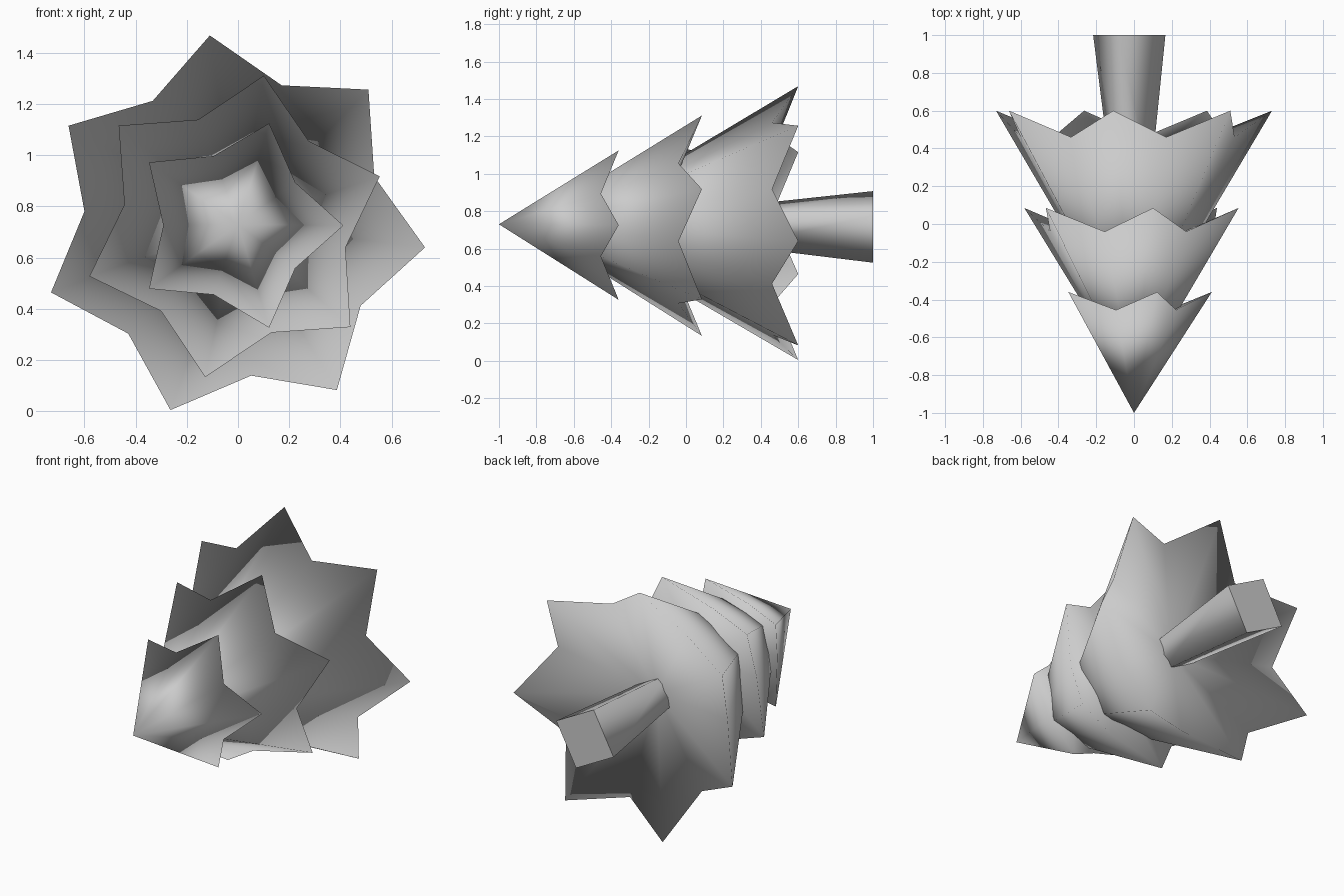
import bpy, bmesh, math
from mathutils import Vector

cube = bpy.data.objects.get("Cube")
if cube:
    bpy.data.objects.remove(cube, do_unlink=True)

grey = bpy.data.materials.new("plain_grey")
grey.use_nodes = True
colour = (0.6, 0.6, 0.6, 1)
grey.diffuse_color = colour
grey.node_tree.nodes["Principled BSDF"].inputs["Base Color"].default_value = colour


def at(radius, degrees, y):
    """Point around the slightly tilted long axis of the tree."""
    a = math.radians(degrees)
    return Vector((-0.0125 * (y + 1) + radius * math.cos(a), y,
                   0.73 - 0.007 * (y + 1) + radius * math.sin(a)))


def finish(name, bm):
    bmesh.ops.recalc_face_normals(bm, faces=bm.faces)
    for face in bm.faces:
        face.smooth = True
    mesh = bpy.data.meshes.new(name)
    bm.to_mesh(mesh)
    bm.free()
    mesh.materials.append(grey)
    obj = bpy.data.objects.new(name, mesh)
    bpy.context.collection.objects.link(obj)


def branch_tier(name, points, turn, apex, tip, valley, hollow):
    """Star-rimmed cone with a shallow hollow underside; tip and valley are (radius, y)."""
    bm = bmesh.new()
    step = 180 / points
    rim = []
    for i in range(points * 2):
        radius, y = valley if i % 2 else tip
        rim.append(bm.verts.new(at(radius, turn + i * step, y)))
    top = bm.verts.new(at(0, 0, apex))
    under = bm.verts.new(at(0, 0, hollow))
    for a, b in zip(rim, rim[1:] + rim[:1]):
        bm.faces.new((top, a, b))
        bm.faces.new((under, b, a))
    finish(name, bm)


# Three tiers of branches, from the tip backwards
branch_tier("top_branches", 5, 0, -1.0, (0.42, -0.36), (0.285, -0.455), -0.53)
branch_tier("middle_branches", 6, 19, -0.86, (0.6, 0.085), (0.44, -0.04), -0.16)
branch_tier("lower_branches", 7, -6, -0.64, (0.755, 0.6), (0.585, 0.46), 0.3)

# Square trunk flaring towards its foot
bm = bmesh.new()
rings = [[bm.verts.new(at(r, 17 + 90 * i, y)) for i in range(4)]
         for r, y in ((0.11, 0.25), (0.2, 1.0))]
for i in range(4):
    j = (i + 1) % 4
    bm.faces.new((rings[0][i], rings[0][j], rings[1][j], rings[1][i]))
for ring in rings:
    cap = bm.faces.new(ring)
    for edge in cap.edges:
        edge.smooth = False
finish("trunk", bm)
